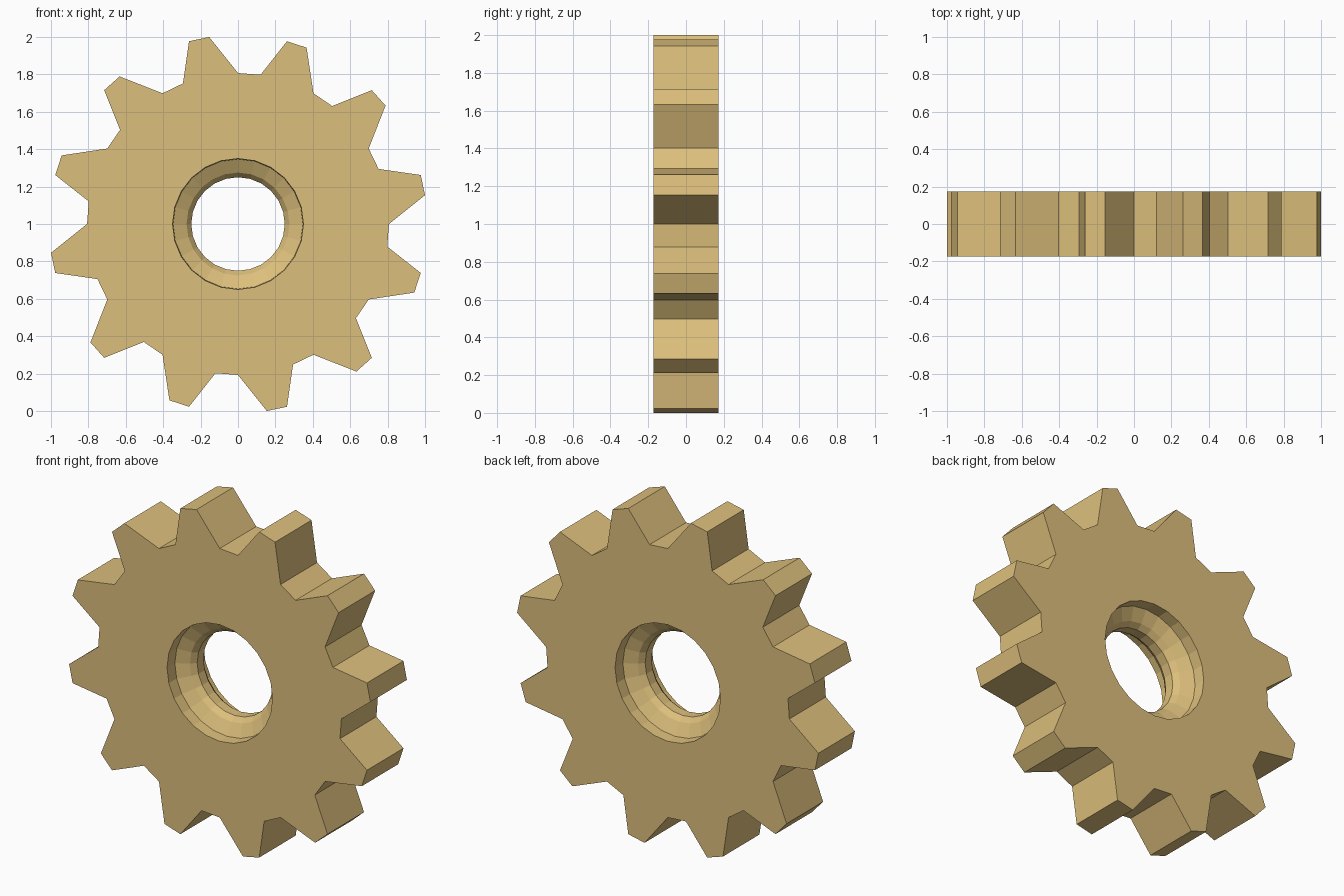
import bpy, bmesh
from math import sin, cos, radians

cube = bpy.data.objects.get("Cube")
if cube:
    bpy.data.objects.remove(cube, do_unlink=True)

TEETH, SEGMENTS = 12, 24
HALF = 0.173                 # half of the thickness
ROOT, TIP = 0.807, 1.0116    # tooth radii

brass = bpy.data.materials.new("brass")
brass.use_nodes = True
colour = (0.72, 0.52, 0.2, 1)
brass.diffuse_color = colour
brass.node_tree.nodes["Principled BSDF"].inputs["Base Color"].default_value = colour

bm = bmesh.new()


def loop(points, y):
    """Closed loop of edges from (radius, degrees) points around the y axis."""
    verts = [bm.verts.new((r * cos(radians(a)), y, 1 + r * sin(radians(a)))) for r, a in points]
    edges = [bm.edges.new((v, verts[i - 1])) for i, v in enumerate(verts)]
    return verts, edges


def bridge(a, b):
    """Quads between two loops of equal length."""
    for i in range(len(a)):
        bm.faces.new((a[i - 1], a[i], b[i], b[i - 1]))


# Toothed rim
tooth = [(ROOT, 0), (TIP, 8.75), (TIP, 15), (ROOT, 21.4)]
outline = [(r, a + i * 360 / TEETH) for i in range(TEETH) for r, a in tooth]
front_rim, front_edges = loop(outline, -HALF)
back_rim, back_edges = loop(outline, HALF)
bridge(front_rim, back_rim)

# Stepped bore, mirrored about the middle plane
half_bore = [(0.35, HALF), (0.347, 0.103), (0.275, 0.063), (0.25, 0.03)]
profile = [(r, -y) for r, y in half_bore] + half_bore[::-1]
rings = [loop([(r, i * 360 / SEGMENTS) for i in range(SEGMENTS)], y) for r, y in profile]
for (a, _), (b, _) in zip(rings, rings[1:]):
    bridge(a, b)

# Flat faces between rim and bore
bmesh.ops.triangle_fill(bm, edges=front_edges + rings[0][1], use_beauty=True)
bmesh.ops.triangle_fill(bm, edges=back_edges + rings[-1][1], use_beauty=True)
bmesh.ops.recalc_face_normals(bm, faces=bm.faces)
bmesh.ops.dissolve_limit(bm, angle_limit=radians(0.5), verts=bm.verts, edges=bm.edges)

mesh = bpy.data.meshes.new("sprocket")
bm.to_mesh(mesh)
bm.free()
mesh.materials.append(brass)
sprocket = bpy.data.objects.new("sprocket", mesh)
bpy.context.collection.objects.link(sprocket)
